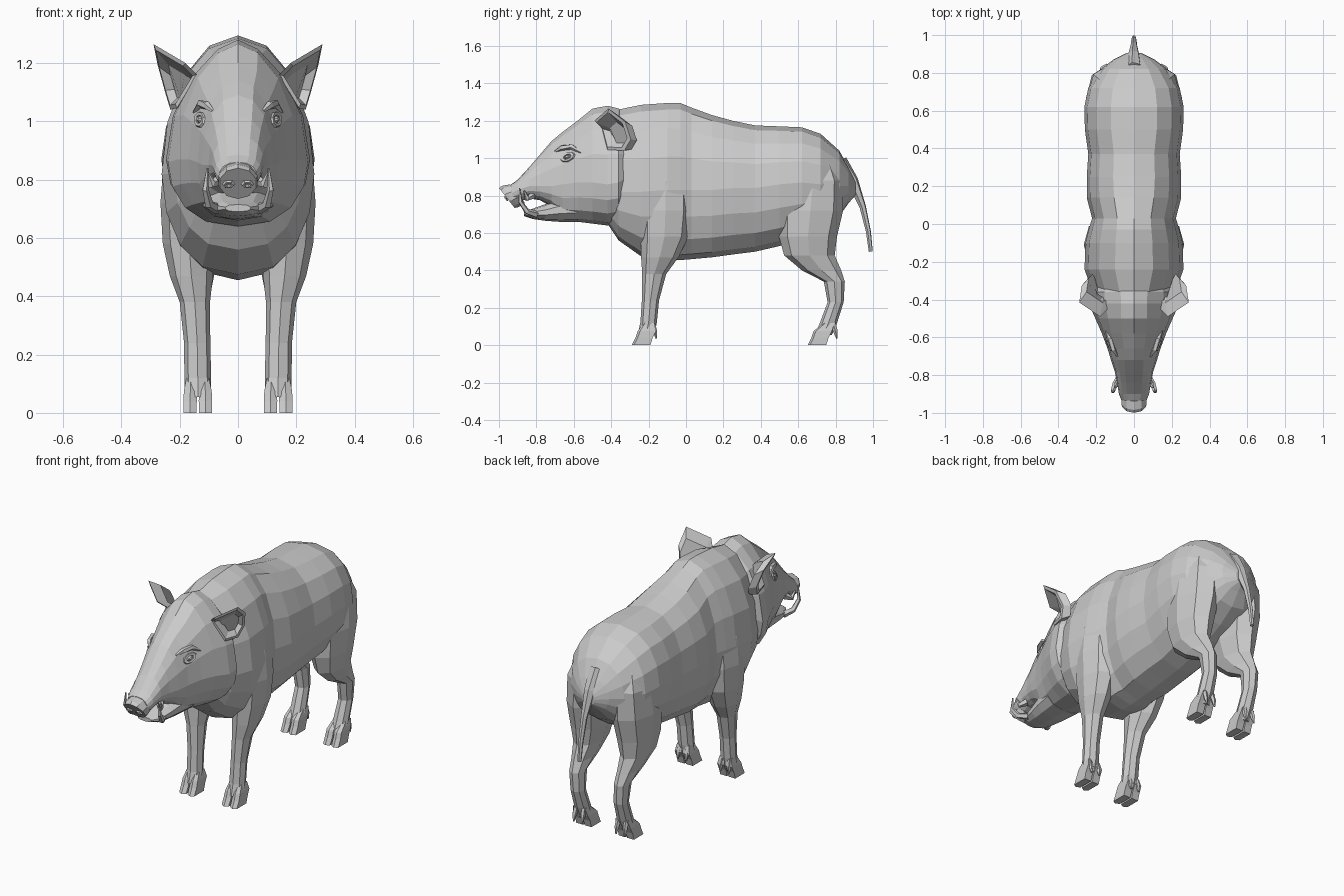
import bpy, bmesh, math
from mathutils import Vector

hide = bpy.data.materials.new("grey_hide")
hide.diffuse_color = (0.6, 0.6, 0.6, 1)


def make(name, verts, faces, mirror=False):
    bm = bmesh.new()
    vs = [bm.verts.new(v) for v in verts]
    for f in faces:
        bm.faces.new([vs[i] for i in f])
    bmesh.ops.recalc_face_normals(bm, faces=bm.faces)
    me = bpy.data.meshes.new(name)
    bm.to_mesh(me)
    bm.free()
    me.materials.append(hide)
    ob = bpy.data.objects.new(name, me)
    bpy.context.collection.objects.link(ob)
    if mirror:
        ob.modifiers.new("mirror", 'MIRROR').use_mirror_merge = False
    return ob


def loft(name, rings, mirror=False):
    """Skin a list of equal rings and cap both ends."""
    n = len(rings[0])
    verts = [p for r in rings for p in r]
    faces = [(k * n + i, k * n + (i + 1) % n, (k + 1) * n + (i + 1) % n, (k + 1) * n + i)
             for k in range(len(rings) - 1) for i in range(n)]
    faces += [tuple(range(n)), tuple(range(len(verts) - n, len(verts)))]
    return make(name, verts, faces, mirror)


def section(y, zb, zt, w, zw, e=0.8, n=16):
    """Upright cross-section: bottom, top, half width, height of widest point, upper squareness."""
    ring = []
    for i in range(n):
        a = 2 * math.pi * i / n
        s, c = math.sin(a), math.cos(a)
        x = w * math.copysign(abs(s) ** (e if c > 0 else 0.8), s)
        z = zw + (zt - zw) * c if c > 0 else zw + (zw - zb) * c
        ring.append((x, y, z))
    return ring


def flat_ring(z, cx, rx, cy, ry, n=8):
    return [(cx + rx * math.cos(2 * math.pi * i / n),
             cy + ry * math.sin(2 * math.pi * i / n), z) for i in range(n)]


def tube(name, path, radii, n=5, mirror=False):
    """Tapered tube along a path."""
    pts = [Vector(p) for p in path]
    rings = []
    for k, p in enumerate(pts):
        t = (pts[min(k + 1, len(pts) - 1)] - pts[max(k - 1, 0)]).normalized()
        u = t.cross(Vector((1, 0.3, 0))).normalized()
        v = t.cross(u)
        rings.append([p + radii[k] * (u * math.cos(2 * math.pi * i / n) + v * math.sin(2 * math.pi * i / n))
                      for i in range(n)])
    return loft(name, rings, mirror)


def rim(name, centre, normal, along, ru, rv, depth, bulge, n=8):
    """Raised oval rim around a hollow or an eyeball."""
    c, nn = Vector(centre), Vector(normal).normalized()
    u = (Vector(along) - nn * nn.dot(Vector(along))).normalized()
    v = nn.cross(u)
    rings = [[c + nn * d + s * (u * ru * math.cos(2 * math.pi * i / n) + v * rv * math.sin(2 * math.pi * i / n))
              for i in range(n)]
             for s, d in ((1.3, -depth), (1, depth), (0.6, depth * 0.9), (0.55, 0), (0.25, bulge))]
    return loft(name, rings, True)


# Trunk with a peaked mane at the shoulders
loft("body", [section(*s) for s in (
    (-.44, .68, 1.15, .16, .88, 1.1), (-.36, .56, 1.26, .22, .82, 1.1), (-.24, .475, 1.285, .262, .82, 1),
    (-.10, .455, 1.295, .257, .83, 1), (-.03, .455, 1.295, .24, .83, 1), (.03, .46, 1.27, .222, .83, .95),
    (.14, .47, 1.23, .25, .83, .9), (.25, .485, 1.20, .25, .84, .85), (.37, .50, 1.175, .242, .84, .85),
    (.50, .53, 1.17, .26, .86, .8), (.62, .57, 1.165, .263, .87, .8), (.72, .62, 1.13, .242, .86, .8),
    (.82, .69, 1.04, .175, .85, .85), (.87, .76, .95, .11, .85, .9), (.905, .80, .88, .04, .84, .9))])

# Head and upper jaw
loft("head", [section(*s) for s in (
    (-.31, .74, 1.22, .20, .90, 1.3), (-.36, .65, 1.265, .247, .87, 1.3), (-.42, .64, 1.28, .24, .86, 1.3),
    (-.50, .65, 1.265, .205, .87, 1.15), (-.58, .66, 1.20, .17, .87, 1), (-.66, .67, 1.14, .14, .86, 1),
    (-.72, .74, 1.09, .122, .85, .9), (-.78, .775, 1.02, .102, .85, .8), (-.84, .785, .95, .09, .85, .8),
    (-.90, .765, .885, .08, .83, .8), (-.935, .76, .86, .066, .81, .8))])

# Lower jaw
loft("lower_jaw", [section(y, zb, zt, w, (zb + zt) / 2, .8, 10) for y, zb, zt, w in (
    (-.58, .66, .80, .125), (-.68, .66, .785, .11), (-.75, .665, .755, .095),
    (-.82, .675, .73, .08), (-.865, .69, .715, .045))])

# Tilted snout disc with nostrils
loft("snout_disc", [[(rx * math.sin(2 * math.pi * i / 10), cy - .78 * r * math.cos(2 * math.pi * i / 10),
                      cz + r * math.cos(2 * math.pi * i / 10)) for i in range(10)]
                    for cy, cz, rx, r in ((-.90, .81, .068, .05), (-.94, .795, .07, .057),
                                          (-.958, .787, .065, .053))])
rim("nostril", (.032, -.962, .783), (0, -.78, -.62), (1, 0, 0), .017, .014, .004, -.012, 6)

# Tusks
tube("lower_tusk", [(.07, -.80, .70), (.10, -.85, .715), (.112, -.885, .765), (.105, -.89, .84)],
     (.02, .016, .012, .003), mirror=True)
tube("upper_tusk", [(.065, -.82, .80), (.092, -.85, .785), (.104, -.865, .825)],
     (.022, .016, .004), mirror=True)

# Eyes with brow ridges
rim("eye", (.128, -.632, 1.005), (.85, -.42, .32), (.25, .45, .2), .040, .024, .009, .014)
tube("brow", [(.085, -.70, 1.035), (.108, -.665, 1.055), (.128, -.61, 1.06), (.15, -.56, 1.03)],
     (.006, .015, .015, .006), mirror=True)

# Cupped ears: hollow, rim and back
edge = [(.14, -.45, 1.16), (.18, -.49, 1.20), (.29, -.415, 1.265), (.276, -.325, 1.195),
        (.25, -.295, 1.10), (.232, -.33, 1.04), (.21, -.42, 1.045)]
mid = Vector((.222, -.385, 1.14))
front = [mid + .84 * (Vector(p) - mid) + Vector((.003, -.006, 0)) for p in edge]
hollow = [mid + .5 * (Vector(p) - mid) + Vector((-.018, .03, -.01)) for p in edge]
back = [mid + .8 * (Vector(p) - mid) + Vector((-.025, .05, -.012)) for p in edge]
loft("ear", [hollow, front, edge, back], True)

# Legs: shoulder or thigh down to the pastern
loft("front_leg", [flat_ring(*r) for r in (
    (.055, .138, .046, -.215, .045), (.12, .138, .046, -.20, .044), (.24, .140, .045, -.19, .046),
    (.38, .148, .052, -.17, .064), (.47, .160, .074, -.14, .10), (.58, .168, .090, -.115, .128),
    (.72, .174, .092, -.11, .138), (.88, .162, .092, -.11, .138), (1.02, .12, .07, -.11, .10))], True)
loft("hind_leg", [flat_ring(*r) for r in (
    (.055, .138, .046, .735, .045), (.12, .138, .044, .762, .046), (.23, .140, .040, .80, .043),
    (.34, .145, .043, .793, .056), (.40, .148, .052, .725, .105), (.48, .152, .072, .66, .135),
    (.58, .150, .096, .652, .155), (.72, .145, .110, .665, .175), (.88, .140, .105, .68, .16),
    (1.02, .12, .07, .68, .10))], True)

# Cloven feet and dewclaws
for part, ay, toe in (("front", -.20, -.29), ("hind", .765, .65)):
    heel = toe + .10
    for side, cx, splay in (("inner", .114, -.003), ("outer", .162, .003)):
        rings = []
        for z, y0, y1, hw in ((.12, ay - .03, ay + .03, .014), (.075, toe + .032, heel + .03, .022),
                              (.04, toe + .02, heel + .012, .023), (0, toe, heel, .022)):
            x = cx + splay * (1 - z / .17)
            rings.append([(x - hw, y0 + .012, z), (x, y0, z), (x + hw, y0 + .012, z),
                          (x + hw, y1, z), (x - hw, y1, z)])
        loft(part + "_" + side + "_toe", rings, True)
        tube(part + "_" + side + "_dewclaw",
             [(cx, ay + .02, .12), (cx + splay, ay + .034, .075), (cx + splay, ay + .042, .035)],
             (.014, .013, .004), mirror=True)

# Tail
tube("tail", [(0, .82, .98), (0, .89, .88), (0, .945, .74), (0, .975, .61), (0, .988, .50)],
     (.045, .032, .018, .014, .011), 6)
